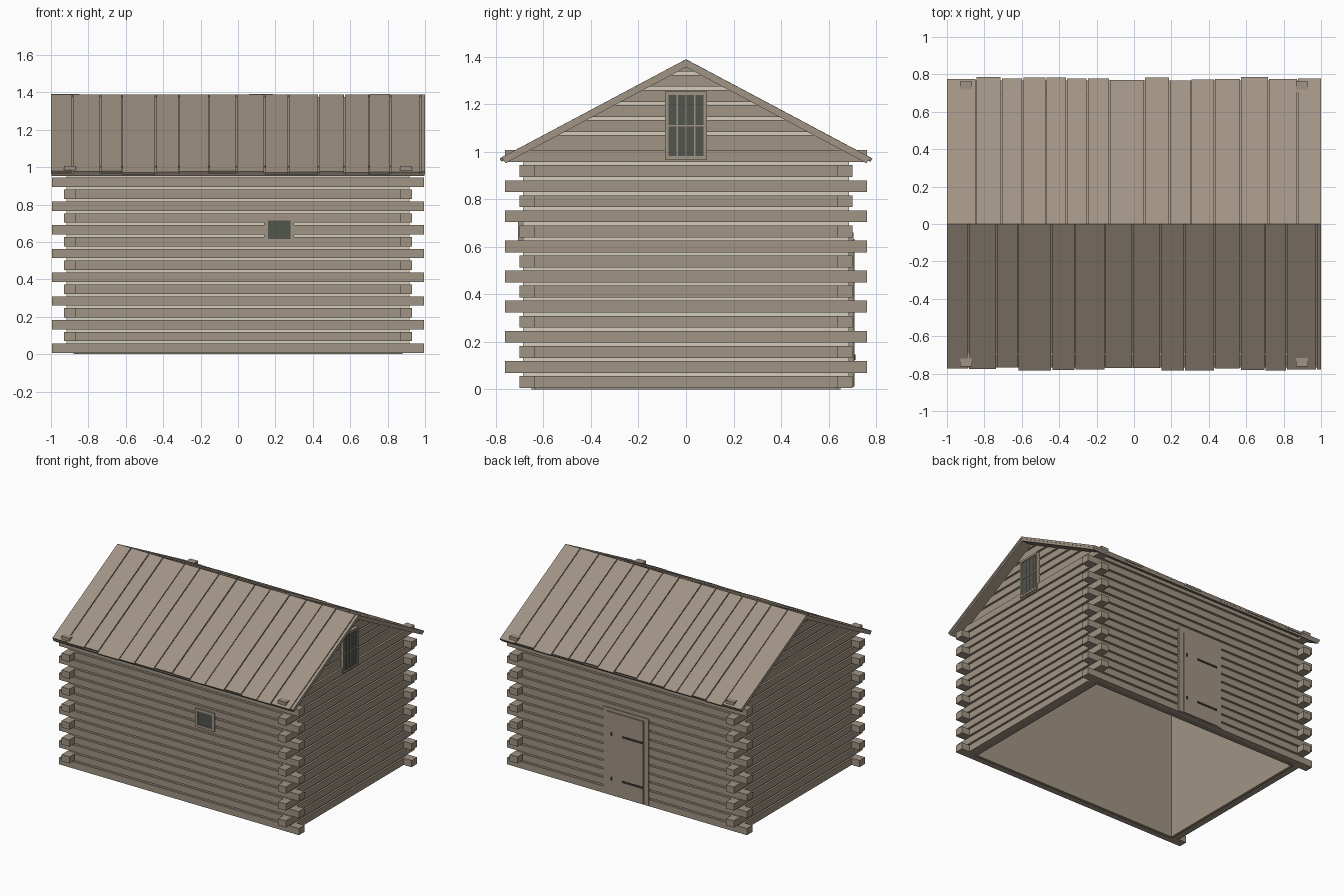
import bpy, random

if "Cube" in bpy.data.objects:
    bpy.data.objects.remove(bpy.data.objects["Cube"])
random.seed(4)

def material(name, rgb):
    m = bpy.data.materials.new(name)
    m.diffuse_color = (*rgb, 1)
    m.use_nodes = True
    m.node_tree.nodes["Principled BSDF"].inputs["Base Color"].default_value = m.diffuse_color
    return m

WOOD = material("weathered wood", (0.352, 0.292, 0.231))
CHINK = material("pale chinking", (0.66, 0.61, 0.515))
GLASS = material("dark glass", (0.084, 0.089, 0.076))
IRON = material("dark iron", (0.04, 0.037, 0.033))

def mesh(name, verts, faces, mat):
    me = bpy.data.meshes.new(name)
    me.from_pydata(verts, [], faces)
    me.materials.append(mat)
    ob = bpy.data.objects.new(name, me)
    bpy.context.collection.objects.link(ob)
    return ob

BOX = [(0, 1, 3, 2), (4, 6, 7, 5), (0, 4, 5, 1), (2, 3, 7, 6), (0, 2, 6, 4), (1, 5, 7, 3)]

def box(name, x0, x1, y0, y1, z0, z1, mat=WOOD):
    v = [(x, y, z) for x in (x0, x1) for y in (y0, y1) for z in (z0, z1)]
    return mesh(name, v, BOX, mat)

def prism(name, profile, x0, x1, mat=WOOD):
    """Extrude a (y, z) profile along x."""
    n = len(profile)
    v = [(x, y, z) for x in (x0, x1) for y, z in profile]
    f = [tuple(range(n))[::-1], tuple(range(n, 2 * n))]
    f += [(i, (i + 1) % n, n + (i + 1) % n, n + i) for i in range(n)]
    return mesh(name, v, f, mat)

X, Y, T = 0.93, 0.70, 0.065            # outer wall planes, log thickness
Z0, PITCH, H, ROWS = 0.006, 0.0634, 0.05, 16
RIDGE, SLOPE = 1.39, 0.532             # roof top line
UNDER = RIDGE - 0.034

# Log walls, the two directions take turns running past the corners
for i in range(ROWS):
    z = Z0 + i * PITCH
    long_x = 0.995 if i % 2 == 0 else X - T
    long_y = Y - T if i % 2 == 0 else 0.762
    for s in (-1, 1):
        ya, yb = sorted((s * Y, s * (Y - T)))
        box("long_wall_log", -long_x, long_x, ya, yb, z, z + H)
        xa, xb = sorted((s * X, s * (X - T)))
        box("end_wall_log", xa, xb, -long_y, long_y, z, z + H)

# Chinking between the logs and a plain inner lining
TOP = Z0 + (ROWS - 1) * PITCH + H
for s in (-1, 1):
    ya, yb = sorted((s * (Y - 0.014), s * (Y - 0.05)))
    box("long_wall_chinking", -X + 0.014, X - 0.014, ya, yb, 0.012, TOP - 0.03, CHINK)
    ya, yb = sorted((s * (Y - 0.05), s * (Y - T - 0.004)))
    box("long_wall_lining", -X + T, X - T, ya, yb, 0, TOP - 0.01)
    xa, xb = sorted((s * (X - 0.014), s * (X - 0.05)))
    box("end_wall_chinking", xa, xb, -Y + 0.05, Y - 0.05, 0.012, TOP - 0.01, CHINK)
    xa, xb = sorted((s * (X - 0.05), s * (X - T - 0.004)))
    box("end_wall_lining", xa, xb, -Y + T, Y - T, 0, TOP)

# Gables: trimmed logs over a pale triangular panel
def half(z):
    return max((UNDER + 0.004 - z) / SLOPE, 0.0)

for s in (-1, 1):
    def gable(name, z0, z1, inset, depth, mat):
        a, b = sorted((s * (X - inset), s * (X - inset - depth)))
        h0, h1 = half(z0), half(z1)
        prof = [(-h0, z0), (h0, z0)] + ([(h1, z1), (-h1, z1)] if h1 > 0 else [(0, UNDER + 0.004)])
        prism(name, prof, a, b, mat)
    gable("gable_chinking", TOP, UNDER + 0.01, 0.028, 0.015, CHINK)
    gable("gable_lining", TOP, UNDER + 0.01, 0.043, 0.02, WOOD)
    for i in range(ROWS, ROWS + 6):
        z = Z0 + i * PITCH
        if z < UNDER - 0.01:
            gable("gable_log", z - (0.013 if i == ROWS else 0), z + H, 0.015, 0.03, WOOD)

# Roof: an under layer and random-width top boards on each slope
def slab(name, s, x0, x1, y_end, top, thick, slant=0.008):
    t = RIDGE - top
    prism(name, [(0, t), (s * y_end, t - SLOPE * y_end),
                 (s * (y_end - slant), t - thick - SLOPE * (y_end - slant)), (0, t - thick)], x0, x1)

cuts_front = [-1, -0.885, -0.735, -0.62, -0.44, -0.315, -0.155, -0.008, 0.143, 0.27,
              0.43, 0.568, 0.70, 0.815, 0.975, 1]
cuts_back = [-1, -0.845, -0.71, -0.595, -0.47, -0.36, -0.25, -0.13, 0.055, 0.19,
             0.305, 0.43, 0.57, 0.72, 0.875, 1]
for s, cuts in ((-1, cuts_front), (1, cuts_back)):
    slab("roof_under_layer", s, -0.997, 0.997, 0.768, 0.016, 0.018)
    for a, b in zip(cuts, cuts[1:]):
        gap = 0.003
        slab("roof_board", s, a + (gap if a > -1 else 0), b - (gap if b < 1 else 0),
             random.uniform(0.767, 0.786), random.uniform(0, 0.003), 0.016)

# Small front window
def frame_bars(name, lo, hi, w, place):
    (a0, z0), (a1, z1) = lo, hi
    for p in ((a0, a0 + w, z0, z1), (a1 - w, a1, z0, z1),
              (a0 + w, a1 - w, z0, z0 + w), (a0 + w, a1 - w, z1 - w, z1)):
        place(name, *p)

front = lambda n, a, b, c, d: box(n, a, b, -Y - 0.008, -Y + 0.02, c, d)
frame_bars("front_window_frame", (0.14, 0.595), (0.30, 0.735), 0.02, front)
box("front_window_pane", 0.16, 0.28, -Y - 0.003, -Y + 0.02, 0.615, 0.715, GLASS)

# Gable window with bars
side = lambda n, a, b, c, d: box(n, X - 0.03, X + 0.008, a, b, c, d)
frame_bars("gable_window_frame", (-0.088, 0.967), (0.088, 1.254), 0.015, side)
box("gable_window_pane", X - 0.03, X + 0.002, -0.073, 0.073, 0.982, 1.239, GLASS)
for k in (-1, 0, 1):
    box("gable_window_bar", X, X + 0.006, k * 0.0375 - 0.003, k * 0.0375 + 0.003, 0.982, 1.239)
box("gable_window_crossbar", X, X + 0.006, -0.073, 0.073, 1.107, 1.113)

# Back door with frame, strap hinges and studs
for a, b in ((-0.185, -0.145), (0.155, 0.195)):
    box("door_post", a, b, Y - 0.02, Y + 0.006, 0.01, 0.66)
box("door_lintel", -0.145, 0.155, Y - 0.02, Y + 0.006, 0.635, 0.66)
box("door_leaf", -0.142, 0.152, Y - 0.02, Y + 0.01, 0.012, 0.632)
for z in (0.135, 0.47):
    box("door_hinge", -0.14, 0.03, Y + 0.01, Y + 0.014, z - 0.007, z + 0.007, IRON)
    box("door_stud", 0.118, 0.128, Y + 0.01, Y + 0.014, z - 0.012, z + 0.012, IRON)

# Make every normal point outward
import bmesh
for ob in bpy.context.collection.objects:
    bm = bmesh.new()
    bm.from_mesh(ob.data)
    bmesh.ops.recalc_face_normals(bm, faces=bm.faces)
    bm.to_mesh(ob.data)
    bm.free()
